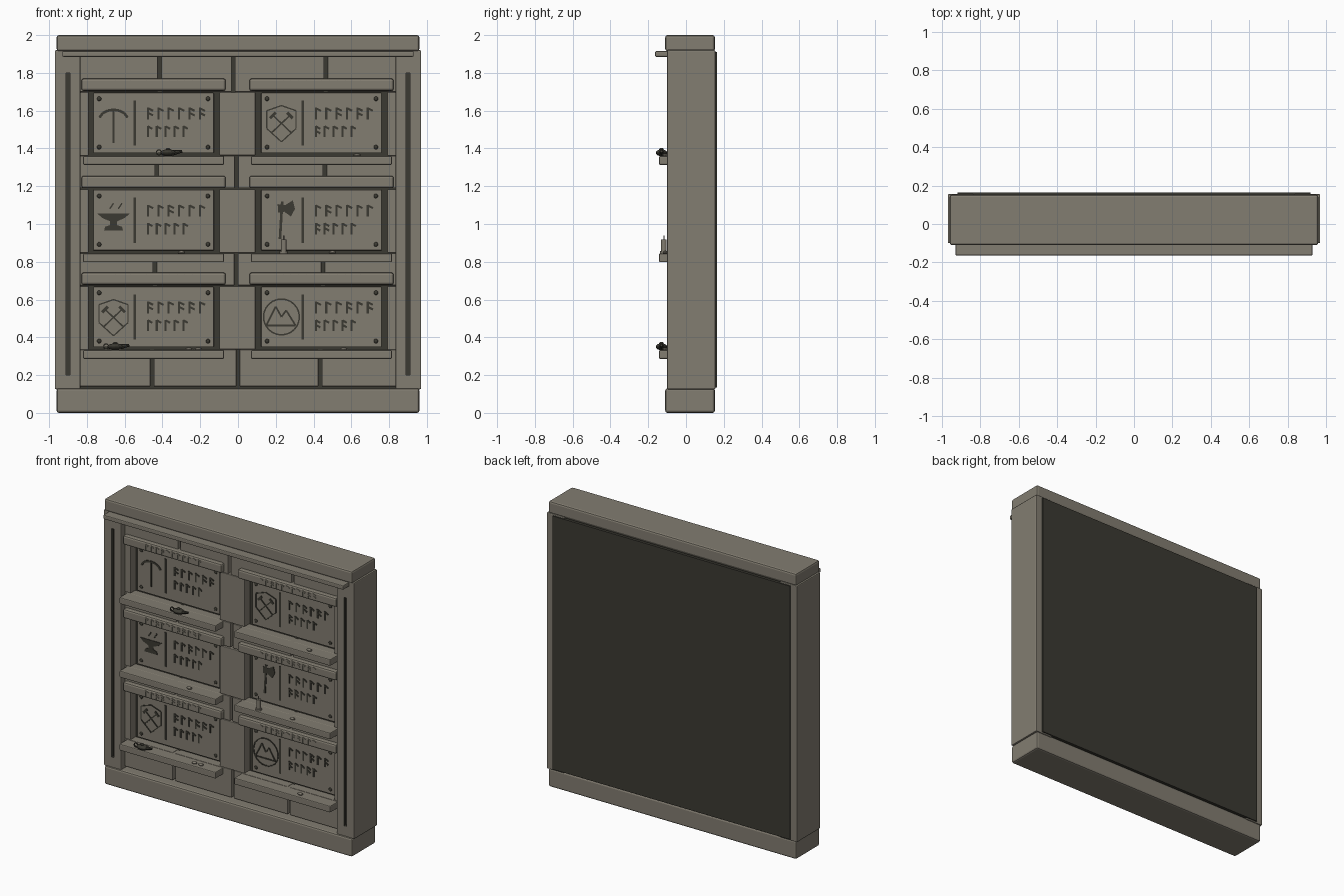
import bpy, bmesh, math, random
from mathutils import Matrix, Vector

random.seed(4)
if "Cube" in bpy.data.objects:
    bpy.data.objects.remove(bpy.data.objects["Cube"])


def material(name, rgb):
    m = bpy.data.materials.new(name)
    m.use_nodes = True
    m.diffuse_color = (*rgb, 1)
    m.node_tree.nodes["Principled BSDF"].inputs["Base Color"].default_value = (*rgb, 1)
    return m


STONE = material("grey stone", (0.225, 0.205, 0.165))
DARK = material("dark stone", (0.044, 0.042, 0.032))


def finish(name, bm, mat, bevel=0):
    bmesh.ops.recalc_face_normals(bm, faces=bm.faces)
    me = bpy.data.meshes.new(name)
    bm.to_mesh(me)
    bm.free()
    me.materials.append(mat)
    ob = bpy.data.objects.new(name, me)
    bpy.context.collection.objects.link(ob)
    if bevel:
        mod = ob.modifiers.new("worn edges", 'BEVEL')
        mod.width = bevel
        mod.segments = 2
    return ob


def add_box(bm, x, y, z, spin=0):
    """Box from (min, max) ranges, turned about y by spin."""
    mid = Vector([(r[0] + r[1]) / 2 for r in (x, y, z)])
    size = [r[1] - r[0] for r in (x, y, z)]
    bmesh.ops.create_cube(bm, size=1, matrix=Matrix.Translation(mid)
                          @ Matrix.Rotation(spin, 4, 'Y') @ Matrix.Diagonal((*size, 1)))


def box(name, x, y, z, mat=STONE, bevel=0.006):
    bm = bmesh.new()
    add_box(bm, x, y, z)
    return finish(name, bm, mat, bevel)


def stroke(bm, a, b, w, face):
    """Thin bar on the front plane y=face, between two (x, z) points."""
    a, b = Vector(a), Vector(b)
    m, d = (a + b) / 2, b - a
    h = d.length / 2
    add_box(bm, (m.x - w / 2, m.x + w / 2), (face - 0.004, face + 0.002),
            (m.y - h, m.y + h), math.atan2(d.x, d.y))


def path(bm, pts, w, face, closed=False):
    for a, b in zip(pts, pts[1:] + (pts[:1] if closed else [])):
        stroke(bm, a, b, w, face)


def plate(bm, pts, face):
    f = bm.faces.new([bm.verts.new((x, face + 0.002, z)) for x, z in pts])
    r = bmesh.ops.extrude_face_region(bm, geom=[f])
    moved = [v for v in r["geom"] if isinstance(v, bmesh.types.BMVert)]
    bmesh.ops.translate(bm, verts=moved, vec=(0, -0.006, 0))


def ball(bm, centre, size, seg=12):
    bmesh.ops.create_uvsphere(bm, u_segments=seg, v_segments=seg // 2 + 2, radius=1,
                              matrix=Matrix.Translation(centre) @ Matrix.Diagonal((*size, 1)))


def notches(bm, x, z, count, step, h, w, face):
    """Ornamental row of upright cuts with slanted ticks."""
    for i in range(count):
        px = x + i * step
        stroke(bm, (px, z - h / 2), (px, z + h / 2), w, face)
        for k in range(random.choice((1, 1, 2))):
            top = z + h * (0.45 - 0.4 * k)
            stroke(bm, (px, top), (px + step * 0.5, top - h * 0.22), w, face)


# Frame
box("base", (-0.96, 0.96), (-0.11, 0.153), (0, 0.13), bevel=0.012)
box("top_cap", (-0.96, 0.96), (-0.11, 0.153), (1.915, 2), bevel=0.012)
box("cornice", (-0.93, 0.93), (-0.164, -0.05), (1.885, 1.915))
box("back_panel", (-0.92, 0.92), (0.14, 0.164), (0.135, 1.91), DARK, 0)
box("mortar_core", (-0.85, 0.85), (0, 0.145), (0.1, 1.93), DARK, 0)

# Pillars with a sunk channel
for side, s in (("right", -1), ("left", 1)):
    pillar = box(side + "_pillar", sorted((s * 0.835, s * 0.97)), (-0.1, 0.156), (0.125, 1.92))
    cutter = box("channel_cutter", (s * 0.9 - 0.01, s * 0.9 + 0.01), (-0.15, -0.08),
                 (0.2, 1.8), DARK, 0)
    cutter.hide_render = True
    mod = pillar.modifiers.new("channel", 'BOOLEAN')
    mod.operation = 'DIFFERENCE'
    mod.solver = 'EXACT'
    mod.material_mode = 'TRANSFER'
    mod.object = cutter
    bpy.context.view_layer.objects.active = pillar
    for m in [m.name for m in pillar.modifiers]:
        bpy.ops.object.modifier_apply(modifier=m)
    bpy.data.objects.remove(cutter)

# Brick courses: bottom, top, joint positions
WALL = (-0.06, 0.02)
for lo, hi, joints in ((0.14, 0.335, (-0.455, 0, 0.435)), (0.675, 0.845, (-0.44, -0.01, 0.45)),
                       (1.19, 1.36, (-0.43, -0.008, 0.46)), (1.7, 1.9, (-0.415, -0.025, 0.465))):
    ends = (-0.845, *joints, 0.845)
    for a, b in zip(ends, ends[1:]):
        box("brick", (a + 0.009, b - 0.009), WALL, (lo, hi), bevel=0.004)

ROWS = (1.535, 1.02, 0.508)
COLUMNS = (-0.447, 0.442)
FACE = -0.02


# Emblems, drawn around (x, z)
def pick(bm, x, z):
    stroke(bm, (x, z - 0.105), (x, z + 0.07), 0.012, FACE)
    path(bm, [(x + 0.08 * math.sin(t), z + 0.075 * math.cos(t) ** 0.8 - 0.005)
              for t in (-1.2, -0.8, -0.4, 0, 0.4, 0.8, 1.2)], 0.014, FACE)


def shield(bm, x, z):
    outline = [(0, 0.092), (0.077, 0.065), (0.077, -0.03), (0, -0.1), (-0.077, -0.03), (-0.077, 0.065)]
    path(bm, [(x + a, z + b) for a, b in outline], 0.007, FACE, True)
    for s in (-1, 1):
        stroke(bm, (x - s * 0.05, z - 0.05), (x + s * 0.05, z + 0.045), 0.008, FACE)
        stroke(bm, (x + s * 0.03, z + 0.055), (x + s * 0.06, z + 0.025), 0.016, FACE)


def anvil(bm, x, z):
    half = [(0.05, -0.055), (0.045, -0.035), (0.018, -0.025), (0.02, -0.005), (0.06, 0.012), (0.085, 0.035)]
    plate(bm, [(x + a, z + b) for a, b in half] + [(x - a, z + b) for a, b in reversed(half)], FACE)
    for dx in (-0.02, 0.025):
        stroke(bm, (x + dx, z + 0.06), (x + dx + 0.02, z + 0.09), 0.008, FACE)


def axe(bm, x, z):
    stroke(bm, (x - 0.008, z - 0.1), (x + 0.004, z + 0.1), 0.014, FACE)
    head = [(-0.02, 0.085), (0.02, 0.08), (0.06, 0.105), (0.072, 0.06), (0.05, 0.02), (0.015, 0.045), (-0.018, 0.04)]
    plate(bm, [(x + a, z + b) for a, b in head], FACE)


def mountain(bm, x, z):
    ring = [2 * math.pi * i / 24 for i in range(24)]
    path(bm, [(x + 0.095 * math.cos(t), z + 0.095 * math.sin(t)) for t in ring], 0.008, FACE, True)
    ridge = [(-0.08, -0.045), (-0.03, 0.055), (0, 0), (0.025, 0.035), (0.075, -0.045)]
    path(bm, [(x + a, z + b) for a, b in ridge], 0.009, FACE, True)


EMBLEMS = ((pick, shield), (anvil, axe), (shield, mountain))

for row, c in enumerate(ROWS):
    # Blocks beside the niches
    box("centre_block", (-0.098, 0.092), WALL, (c - 0.172, c + 0.163), bevel=0.004)
    for s in (-1, 1):
        box("edge_block", sorted((s * 0.79, s * 0.845)), WALL, (c - 0.172, c + 0.163), bevel=0.003)
    for col, x in enumerate(COLUMNS):
        box("lintel", (x - 0.382, x + 0.382), (-0.092, 0), (c + 0.17, c + 0.235), bevel=0.012)
        box("shelf", (x - 0.373, x + 0.373), (-0.143, 0), (c - 0.222, c - 0.176))
        box("tablet", (x - 0.319, x + 0.319), (FACE, 0.02), (c - 0.16, c + 0.16), bevel=0.004)

        bm = bmesh.new()
        notches(bm, x - 0.205, c + 0.203, 11, 0.041, 0.04, 0.007, -0.092)
        finish("lintel_ornament", bm, STONE)

        # Dark tablet carvings
        bm = bmesh.new()
        stroke(bm, (x - 0.1, c - 0.12), (x - 0.1, c + 0.12), 0.013, FACE)
        notches(bm, x - 0.03, c + 0.05, 6, 0.055, 0.062, 0.011, FACE)
        notches(bm, x - 0.03, c - 0.045, 5, 0.047, 0.06, 0.011, FACE)
        EMBLEMS[row][col](bm, x - 0.212, c)
        for sx in (-1, 1):
            for sz in (-1, 1):
                ball(bm, (x + sx * 0.288, FACE, c + sz * 0.128), (0.012, 0.008, 0.012), 10)
        finish("tablet_carving", bm, DARK)

# Oil lamps
for x, c in ((-0.37, ROWS[0]), (-0.65, ROWS[2])):
    z = c - 0.176
    bm = bmesh.new()
    ball(bm, (x, -0.13, z + 0.018), (0.042, 0.03, 0.018))
    ball(bm, (x, -0.13, z + 0.036), (0.012, 0.012, 0.008))
    bmesh.ops.create_cone(bm, cap_ends=True, segments=8, radius1=0.014, radius2=0.007, depth=0.05,
                          matrix=Matrix.Translation((x + 0.05, -0.13, z + 0.022))
                          @ Matrix.Rotation(math.radians(80), 4, 'Y'))
    ring = [(x - 0.048 + 0.014 * math.cos(t), z + 0.02 + 0.014 * math.sin(t))
            for t in (0, 0.8, 1.6, 2.4, 3.1, 3.9, 4.7, 5.5)]
    path(bm, ring, 0.006, -0.13, True)
    finish("oil_lamp", bm, DARK)

# Candle
z = ROWS[1] - 0.176
bm = bmesh.new()
for r, lo, hi in ((0.021, 0, 0.012), (0.015, 0.01, 0.075), (0.003, 0.07, 0.095)):
    bmesh.ops.create_cone(bm, cap_ends=True, segments=12, radius1=r, radius2=r, depth=hi - lo,
                          matrix=Matrix.Translation((0.242, -0.117, z + (lo + hi) / 2)))
finish("candle", bm, STONE)

# Pebbles
bm = bmesh.new()
for x, row in ((0.63, 0), (-0.3, 1), (0.5, 1), (-0.26, 2), (-0.21, 2), (0.56, 2)):
    ball(bm, (x, -0.11, ROWS[row] - 0.17), (0.02, 0.014, 0.009), 8)
finish("pebbles", bm, STONE)
